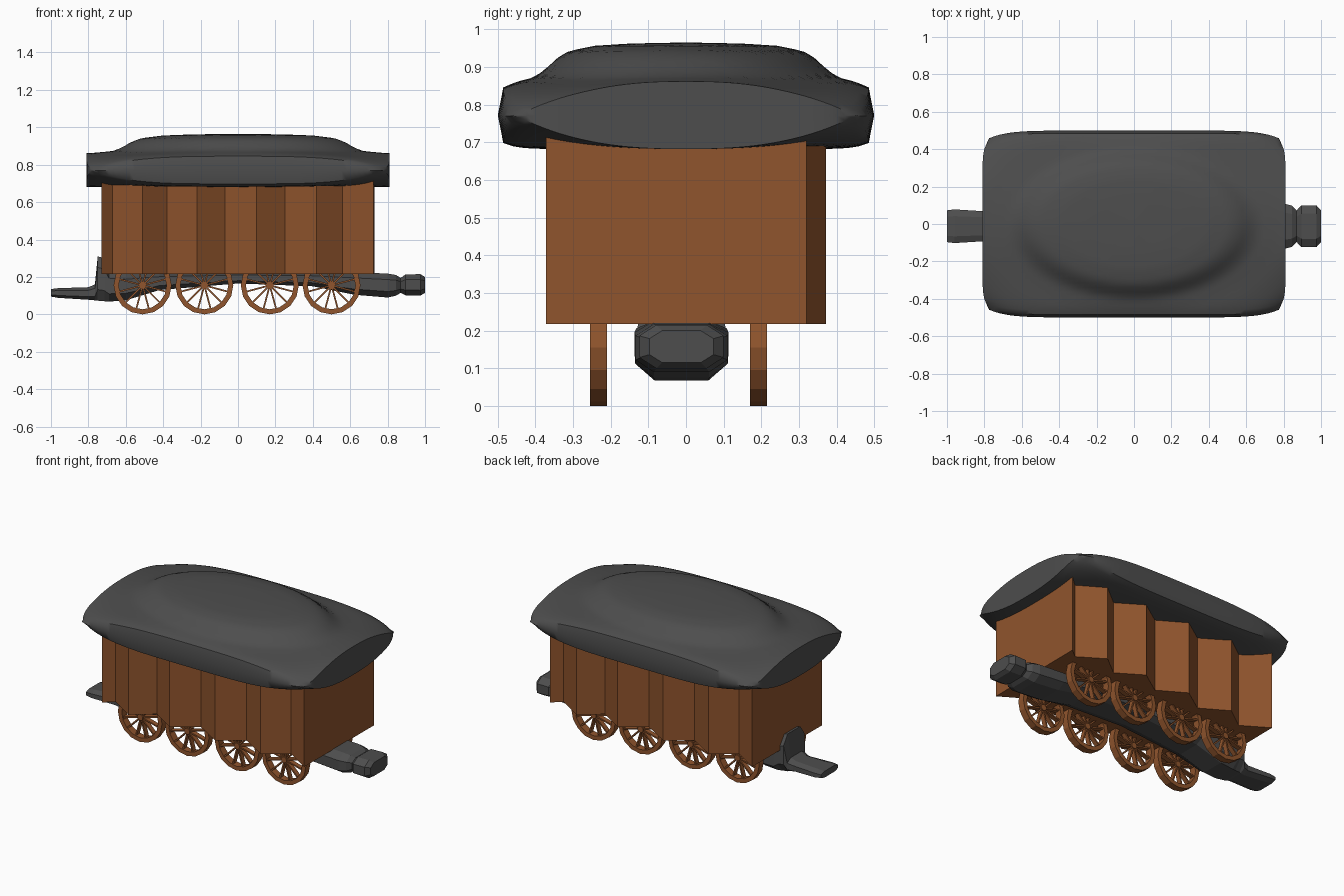
import bpy, math
from mathutils import Matrix, Vector

if "Cube" in bpy.data.objects:
    bpy.data.objects.remove(bpy.data.objects["Cube"])


def material(name, rgb):
    m = bpy.data.materials.new(name)
    m.diffuse_color = (*rgb, 1)
    m.use_nodes = True
    m.node_tree.nodes["Principled BSDF"].inputs["Base Color"].default_value = m.diffuse_color
    return m


WOOD = material("brown_wood", (0.28, 0.09, 0.026))
IRON = material("dark_grey", (0.075, 0.075, 0.075))


def make(name, verts, faces, mat, smooth=None):
    me = bpy.data.meshes.new(name)
    me.from_pydata(verts, [], faces)
    me.materials.append(mat)
    ob = bpy.data.objects.new(name, me)
    bpy.context.collection.objects.link(ob)
    bpy.ops.object.select_all(action='DESELECT')
    ob.select_set(True)
    bpy.context.view_layer.objects.active = ob
    bpy.ops.object.mode_set(mode='EDIT')
    bpy.ops.mesh.select_all(action='SELECT')
    bpy.ops.mesh.normals_make_consistent(inside=False)
    bpy.ops.object.mode_set(mode='OBJECT')
    if smooth:
        bpy.ops.object.shade_smooth_by_angle(angle=math.radians(smooth))
    return ob


def loft(rings):
    """Join equal-length rings into a closed skin with end caps."""
    n = len(rings[0])
    verts = [p for r in rings for p in r]
    faces = [(i * n + j, i * n + (j + 1) % n, (i + 1) * n + (j + 1) % n, (i + 1) * n + j)
             for i in range(len(rings) - 1) for j in range(n)]
    faces += [tuple(range(n)), tuple(range(len(verts) - n, len(verts)))]
    return verts, faces


# Carriage body: pleated side walls, the back being the front turned half way
xs = [-0.67, -0.51, -0.38, -0.22, -0.07, 0.10, 0.25, 0.42, 0.56, 0.725]
side = [(-0.73, -0.32)] + [(x, -0.27 if i % 2 == 0 else -0.372) for i, x in enumerate(xs)]
outline = side + [(-x, -y) for x, y in side]
make("carriage_body", *loft([[(x, y, z) for x, y in outline] for z in (0.217, 0.72)]), WOOD)

# Roof: cushion with lens-shaped ends and an oval raised dome
DOME = [(0, .965), (.4, .962), (.65, .956), (.83, .942), (.92, .922), (1.0, .892),
        (1.08, .873), (1.25, .863), (1.5, .858), (9, .858)]


def dome_height(r):
    for (r0, z0), (r1, z1) in zip(DOME, DOME[1:]):
        if r <= r1:
            return z0 + (z1 - z0) * (r - r0) / (r1 - r0)
    return DOME[-1][1]


def roof_point(u, v, top):
    x = 0.81 * u - 0.035 * u * abs(v) ** 12
    y = 0.485 * v - 0.04 * v * abs(u) ** 8
    r = math.hypot(x / 0.62, y / 0.375)
    t = 1 - 0.95 * abs(u) ** 4 * abs(v) ** 2.5
    t *= 1 - 0.18 * abs(v) ** 14
    z = dome_height(r) if top else 0.682
    return (x, y, 0.77 + (z - 0.77) * t)


NU, NV = 56, 40
verts, faces = [], []
for top in (True, False):
    base = len(verts)
    verts += [roof_point(2 * i / NU - 1, 2 * j / NV - 1, top)
              for i in range(NU + 1) for j in range(NV + 1)]
    faces += [(base + i * (NV + 1) + j, base + (i + 1) * (NV + 1) + j,
               base + (i + 1) * (NV + 1) + j + 1, base + i * (NV + 1) + j + 1)
              for i in range(NU) for j in range(NV)]
# Roof rim, bulging slightly on the long sides
off = (NU + 1) * (NV + 1)
rim = ([i * (NV + 1) for i in range(NU)] + [NU * (NV + 1) + j for j in range(NV)]
       + [i * (NV + 1) + NV for i in range(NU, 0, -1)] + list(range(NV, 0, -1)))
mid = len(verts)
for k in rim:
    a, b = Vector(verts[k]), Vector(verts[k + off])
    m = (a + b) / 2
    m.y *= 1.03 if k % (NV + 1) in (0, NV) else 1.0
    verts.append(tuple(m))
for q in range(len(rim)):
    p = (q + 1) % len(rim)
    faces.append((rim[q], rim[p], mid + p, mid + q))
    faces.append((mid + q, mid + p, rim[p] + off, rim[q] + off))
make("roof", verts, faces, IRON, smooth=50)

# Undercarriage beam with hitch plate (left) and coupler knob (right):
# x, half width, bottom, top of each octagonal section
BEAM = [(-1.0, .085, .095, .135), (-.96, .09, .088, .14), (-.80, .08, .078, .145),
        (-.765, .09, .075, .16), (-.75, .105, .073, .31), (-.715, .11, .07, .30),
        (-.69, .12, .068, .235), (-.60, .123, .075, .225), (-.42, .12, .13, .225),
        (0, .11, .165, .225), (.4, .12, .15, .225), (.62, .125, .105, .225),
        (.80, .122, .09, .218), (.845, .11, .10, .21), (.87, .085, .115, .195),
        (.895, .112, .102, .213), (.975, .112, .10, .215), (1.0, .085, .115, .20)]
rings = []
for x, w, lo, hi in BEAM:
    c, h = (lo + hi) / 2, (hi - lo) / 2
    rings.append([(x, -0.012 + w * a, c + h * b) for a, b in
                  [(1, .5), (.6, 1), (-.6, 1), (-1, .5), (-1, -.5), (-.6, -1), (.6, -1), (1, -.5)]])
make("undercarriage_beam", *loft(rings), IRON)


# Spoked wheels: rim, hub and tapered spokes in one mesh
def wheel(name, cx, cy, r=0.155, n=16, spokes=12):
    v, f = [], []

    def add(vs, fs):
        k = len(v)
        v.extend(vs)
        f.extend([tuple(i + k for i in q) for q in fs])

    def circle(rad, y, count):
        return [(rad * math.sin(2 * math.pi * i / count), y, -rad * math.cos(2 * math.pi * i / count))
                for i in range(count)]

    w = 0.0225
    rim_v = circle(r, -w, n) + circle(r, w, n) + circle(r - .027, w, n) + circle(r - .027, -w, n)
    add(rim_v, [(s * n + i, s * n + (i + 1) % n, (s + 1) % 4 * n + (i + 1) % n, (s + 1) % 4 * n + i)
                for s in range(4) for i in range(n)])
    add(*loft([circle(.02, -w, 10), circle(.02, w, 10)]))
    for s in range(spokes):
        rot = Matrix.Rotation(2 * math.pi * (s + .5) / spokes, 4, 'Y')
        sv, sf = loft([[(a * .0045, b * .015, z) for a, b in [(-1, -1), (1, -1), (1, 1), (-1, 1)]]
                       for z in (.012, r - .022)])
        add([tuple(rot @ Vector(p)) for p in sv], sf)
    ob = make(name, v, f, WOOD)
    ob.location = (cx, cy, r)


for i, x in enumerate((-0.51, -0.18, 0.17, 0.50)):
    wheel(f"front_wheel_{i + 1}", x, -0.2325)
    wheel(f"back_wheel_{i + 1}", x, 0.1925)
